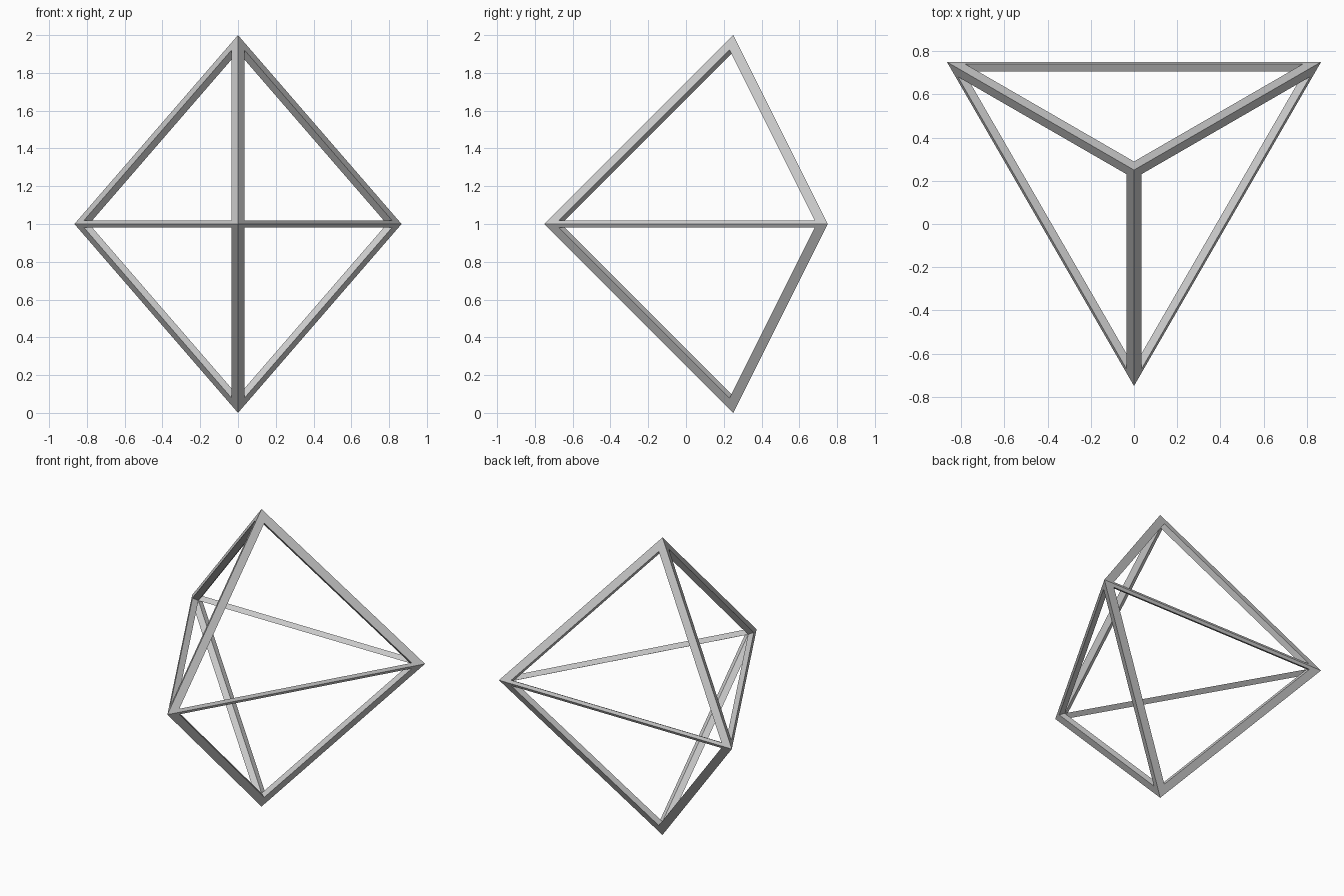
import bpy, bmesh
from math import cos, sin, radians
from mathutils import Vector

cube = bpy.data.objects.get("Cube")
if cube:
    bpy.data.objects.remove(cube, do_unlink=True)

CENTRE = Vector((0, 0.25, 1))
INNER_SCALE = 0.91       # size of the hollow's ridges
RIM_SHARE = 0.0188       # opening margin along the equator
LEG_SHARE = 0.0394       # opening margin along the sloping struts

grey = bpy.data.materials.new("light_grey")
grey.use_nodes = True
colour = (0.6, 0.6, 0.6, 1)
grey.diffuse_color = colour
grey.node_tree.nodes["Principled BSDF"].inputs["Base Color"].default_value = colour

# Corner positions of the double pyramid
ring = [Vector((cos(radians(a)), sin(radians(a)), 0)) for a in (-90, 30, 150)]
corners = ring + [Vector((0, 0, 1)), Vector((0, 0, -1))]

bm = bmesh.new()
outer = [bm.verts.new(CENTRE + c) for c in corners]
inner = [bm.verts.new(CENTRE + c * INNER_SCALE) for c in corners]


def open_face(tri):
    """Frame one triangular opening; the last corner is the apex."""
    margins = (LEG_SHARE, LEG_SHARE, RIM_SHARE)
    base = sum((corners[i] * m for i, m in zip(tri, margins)), Vector())
    rest = 1 - sum(margins)
    hole = [bm.verts.new(CENTRE + base + corners[i] * rest) for i in tri]
    for k in range(3):
        n = (k + 1) % 3
        a, b = tri[k], tri[n]
        bm.faces.new((outer[a], outer[b], hole[n], hole[k]))
        bm.faces.new((hole[k], hole[n], inner[b], inner[a]))


# Three openings above and three below the equator
for i in range(3):
    j = (i + 1) % 3
    open_face((i, j, 3))
    open_face((j, i, 4))

bmesh.ops.recalc_face_normals(bm, faces=bm.faces)
mesh = bpy.data.meshes.new("strut_frame")
bm.to_mesh(mesh)
bm.free()
mesh.materials.append(grey)
frame = bpy.data.objects.new("strut_frame", mesh)
bpy.context.collection.objects.link(frame)
